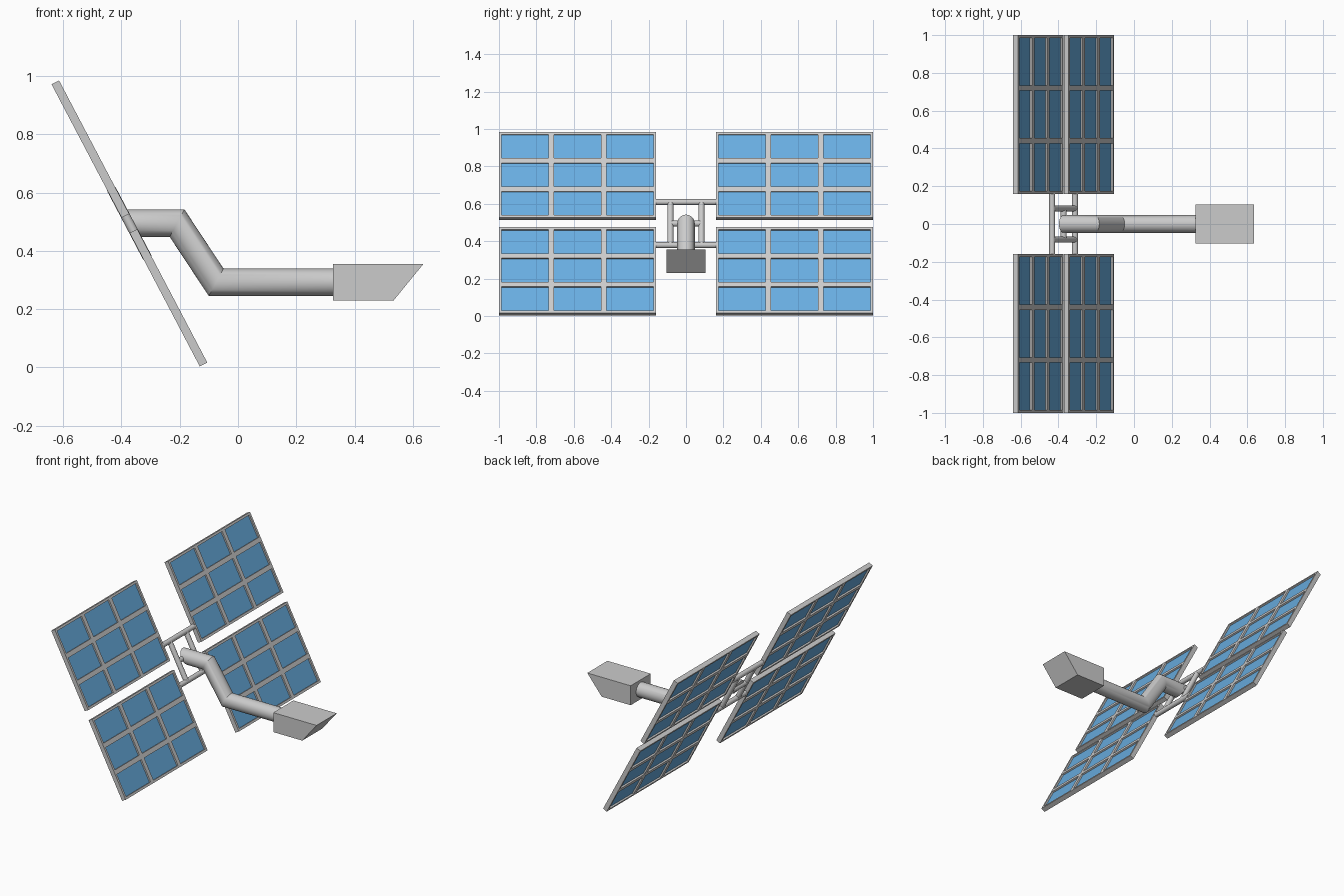
import bpy, bmesh, math
from mathutils import Vector, Matrix

if "Cube" in bpy.data.objects:
    bpy.data.objects.remove(bpy.data.objects["Cube"])

CENTRE = Vector((-0.3725, 0, 0.494))
U = Vector((-0.465, 0, 0.885)).normalized()   # up along the tilted array
V = Vector((0, 1, 0))
N = V.cross(U)                                # sun-facing normal
ROT = Matrix((V, U, N)).transposed().to_4x4()

blue = bpy.data.materials.new("cell_blue")
blue.diffuse_color = (0.14, 0.42, 0.75, 1)
blue.use_nodes = True
blue.node_tree.nodes["Principled BSDF"].inputs["Base Color"].default_value = blue.diffuse_color


def finish(name, bm, mat=None, smooth=False):
    bmesh.ops.recalc_face_normals(bm, faces=bm.faces)
    me = bpy.data.meshes.new(name)
    bm.to_mesh(me)
    bm.free()
    ob = bpy.data.objects.new(name, me)
    bpy.context.collection.objects.link(ob)
    if mat:
        me.materials.append(mat)
    if smooth:
        bpy.ops.object.select_all(action='DESELECT')
        ob.select_set(True)
        bpy.context.view_layer.objects.active = ob
        bpy.ops.object.shade_smooth_by_angle(angle=math.radians(30))
    return ob


def panel_layer(name, y, u, cells):
    """3x3 grid inset per cell: keep either the lattice or the cells."""
    bm = bmesh.new()
    bmesh.ops.create_grid(bm, x_segments=3, y_segments=3, size=0.5)
    bmesh.ops.scale(bm, vec=(0.84, 0.517, 1), verts=bm.verts)
    inner = list(bm.faces)
    rim = bmesh.ops.inset_individual(bm, faces=inner, thickness=0.0205)["faces"]
    bmesh.ops.delete(bm, geom=rim if cells else inner, context='FACES')
    ob = finish(name, bm, blue if cells else None)
    ob.matrix_world = Matrix.Translation(CENTRE + V * y + U * u) @ ROT
    mod = ob.modifiers.new("thickness", 'SOLIDIFY')
    mod.thickness = 0.009 if cells else 0.029
    mod.offset = 0


def pipe(name, path, r, start=None, sides=32):
    """Round tube with mitred corners; start = normal of the first cut."""
    bm = bmesh.new()
    path = [Vector(p) for p in path]
    dirs = [(b - a).normalized() for a, b in zip(path, path[1:])]
    side = Vector((0, 1, 0)) if abs(dirs[0].y) < 0.9 else Vector((1, 0, 0))
    rings = []
    for i, p in enumerate(path):
        d = dirs[max(i - 1, 0)]
        cut = (d + dirs[min(i, len(dirs) - 1)]).normalized()
        if i == 0 and start:
            cut = start
        up = d.cross(side)
        ring = []
        for k in range(sides):
            a = math.tau * k / sides
            q = (side * math.cos(a) + up * math.sin(a)) * r
            q -= d * (q.dot(cut) / d.dot(cut))
            ring.append(bm.verts.new(p + q))
        rings.append(ring)
    for a, b in zip(rings, rings[1:]):
        for k in range(sides):
            j = (k + 1) % sides
            bm.faces.new((a[k], a[j], b[j], b[k]))
    bm.faces.new(rings[0])
    bm.faces.new(rings[-1])
    return finish(name, bm, smooth=True)


# four solar panels
for sy, yn in ((-1, "left"), (1, "right")):
    for su, un in ((-1, "lower"), (1, "upper")):
        panel_layer(f"panel_frame_{un}_{yn}", sy * 0.58, su * 0.288, False)
        panel_layer(f"panel_cells_{un}_{yn}", sy * 0.58, su * 0.288, True)

# ladder truss joining the panels
for s, n in ((-1, "lower"), (1, "upper")):
    c = CENTRE + U * 0.13 * s
    pipe(f"cross_tube_{n}", (c - V * 0.165, c + V * 0.165), 0.016, sides=20)
for s, n in ((-1, "left"), (1, "right")):
    c = CENTRE + V * 0.083 * s
    pipe(f"rail_{n}", (c - U * 0.13, c + U * 0.13), 0.016, sides=20)
pipe("centre_tube", (CENTRE - V * 0.083, CENTRE + V * 0.083), 0.016, sides=20)

# bent arm, cut parallel to the array
pipe("arm", ((-0.3725, 0, 0.495), (-0.209, 0, 0.495), (-0.075, 0, 0.292),
             (0.33, 0, 0.292)), 0.047, start=N)

# wedge-ended head
bm = bmesh.new()
prof = [(0.325, 0.229), (0.533, 0.229), (0.636, 0.355), (0.325, 0.355)]
face = bm.faces.new([bm.verts.new((x, -0.103, z)) for x, z in prof])
ext = bmesh.ops.extrude_face_region(bm, geom=[face])["geom"]
bmesh.ops.translate(bm, vec=(0, 0.206, 0),
                    verts=[g for g in ext if isinstance(g, bmesh.types.BMVert)])
finish("head", bm)
